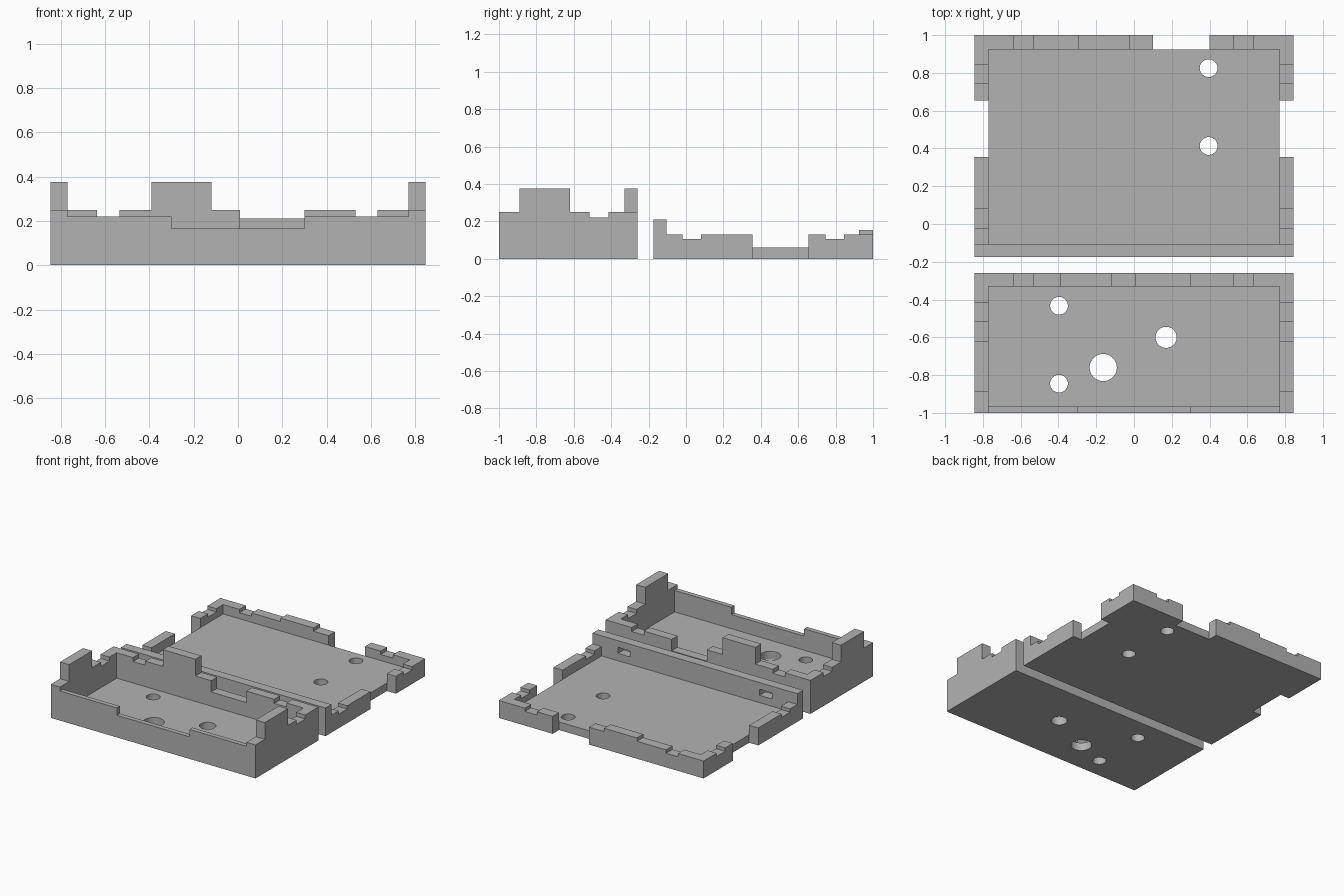
import bpy, bmesh, math
from mathutils import Vector

cube = bpy.data.objects.get("Cube")
if cube:
    bpy.data.objects.remove(cube, do_unlink=True)

grey = bpy.data.materials.new("plain grey")
grey.use_nodes = True
grey.diffuse_color = (0.45, 0.45, 0.45, 1)
grey.node_tree.nodes["Principled BSDF"].inputs["Base Color"].default_value = grey.diffuse_color

W, IN = 0.845, 0.77      # outer and inner half width
FLOOR = 0.06


def new_object(name, bm):
    bmesh.ops.recalc_face_normals(bm, faces=bm.faces)
    mesh = bpy.data.meshes.new(name)
    bm.to_mesh(mesh)
    bm.free()
    mesh.materials.append(grey)
    obj = bpy.data.objects.new(name, mesh)
    bpy.context.collection.objects.link(obj)
    return obj


def box(name, x0, x1, y0, y1, z0, z1):
    bm = bmesh.new()
    bmesh.ops.create_cube(bm, size=1)
    for v in bm.verts:
        v.co = ((x0 + x1) / 2 + v.co.x * (x1 - x0),
                (y0 + y1) / 2 + v.co.y * (y1 - y0),
                (z0 + z1) / 2 + v.co.z * (z1 - z0))
    return new_object(name, bm)


def wall(name, axis, lo, hi, start, steps):
    """Stepped wall along an axis; steps are (end, height) pairs."""
    outline = [(start, 0)]
    a = start
    for b, h in steps:
        outline += [(a, h), (b, h)]
        a = b
    outline.append((a, 0))
    place = (lambda s, t, z: (s, t, z)) if axis == "x" else (lambda s, t, z: (t, s, z))
    bm = bmesh.new()
    face = bm.faces.new([bm.verts.new(place(s, lo, z)) for s, z in outline])
    made = bmesh.ops.extrude_face_region(bm, geom=[face])["geom"]
    shift = Vector(place(0, hi - lo, 0))
    bmesh.ops.translate(bm, vec=shift, verts=[g for g in made if isinstance(g, bmesh.types.BMVert)])
    return new_object(name, bm)


def both_sides(name, start, steps):
    return [wall("left_" + name, "y", IN, W, start, steps),
            wall("right_" + name, "y", -W, -IN, start, steps)]


def hole(x, y, r):
    bm = bmesh.new()
    bmesh.ops.create_cone(bm, cap_ends=True, segments=48, radius1=r, radius2=r, depth=0.4)
    bmesh.ops.translate(bm, vec=(x, y, 0), verts=bm.verts)
    return new_object("hole_cutter", bm)


def assemble(base, parts, cutters):
    """Fuse the parts, cut the holes and clean coplanar seams."""
    for operation, tools in (("UNION", parts), ("DIFFERENCE", cutters)):
        for tool in tools:
            mod = base.modifiers.new(tool.name, "BOOLEAN")
            mod.operation, mod.object, mod.solver = operation, tool, "EXACT"
    graph = bpy.context.evaluated_depsgraph_get()
    mesh = bpy.data.meshes.new_from_object(base.evaluated_get(graph))
    base.modifiers.clear()
    base.data = mesh
    for tool in parts + cutters:
        bpy.data.objects.remove(tool, do_unlink=True)
    bm = bmesh.new()
    bm.from_mesh(mesh)
    bmesh.ops.remove_doubles(bm, verts=bm.verts, dist=0.0005)
    bmesh.ops.dissolve_limit(bm, angle_limit=math.radians(1), verts=bm.verts, edges=bm.edges)
    bm.to_mesh(mesh)
    bm.free()


# Deep front tray
deep = box("deep_tray", -IN, IN, -0.965, -0.33, 0, FLOOR)
deep_parts = both_sides("deep_side_wall", -1, [
    (-0.89, 0.25), (-0.62, 0.375), (-0.515, 0.25), (-0.415, 0.22), (-0.26, 0.25)])
deep_parts += [
    wall("deep_front_wall", "x", -1, -0.965, -IN, [(-0.3, 0.22), (0.3, 0.165), (IN, 0.22)]),
    wall("deep_back_wall", "x", -0.33, -0.26, -IN, [
        (-0.635, 0.25), (-0.535, 0.22), (-0.39, 0.25), (-0.12, 0.375), (0.01, 0.25),
        (0.3, 0.165), (0.53, 0.25), (0.63, 0.22), (IN, 0.25)])]
assemble(deep, deep_parts, [
    hole(-0.397, -0.433, 0.047), hole(-0.397, -0.845, 0.047),
    hole(-0.163, -0.76, 0.072), hole(0.17, -0.6, 0.056)])

# Shallow back tray, with openings right through three walls
shallow = box("shallow_tray", -IN, IN, -0.105, 0.925, 0, FLOOR)
shallow_parts = both_sides("shallow_side_wall", -0.105, [
    (-0.02, 0.13), (0.08, 0.105), (0.355, 0.13)])
shallow_parts += both_sides("shallow_corner_wall", 0.655, [
    (0.745, 0.13), (0.845, 0.105), (1, 0.13)])
shallow_parts += [
    wall("shallow_front_wall", "x", -0.175, -0.105, -W, [(W, 0.21)]),
    wall("shallow_back_wall", "x", 0.925, 1, -IN, [
        (-0.635, 0.13), (-0.535, 0.105), (-0.295, 0.13), (-0.025, 0.155), (0.1, 0.13)]),
    wall("shallow_back_end", "x", 0.925, 1, 0.4, [(0.53, 0.13), (0.63, 0.105), (IN, 0.13)])]
slots = [box("slot_cutter", x - 0.05, x + 0.05, -0.25, -0.05, 0.115, 0.16) for x in (-0.585, 0.585)]
assemble(shallow, shallow_parts, slots + [hole(0.395, 0.825, 0.047), hole(0.395, 0.413, 0.047)])
